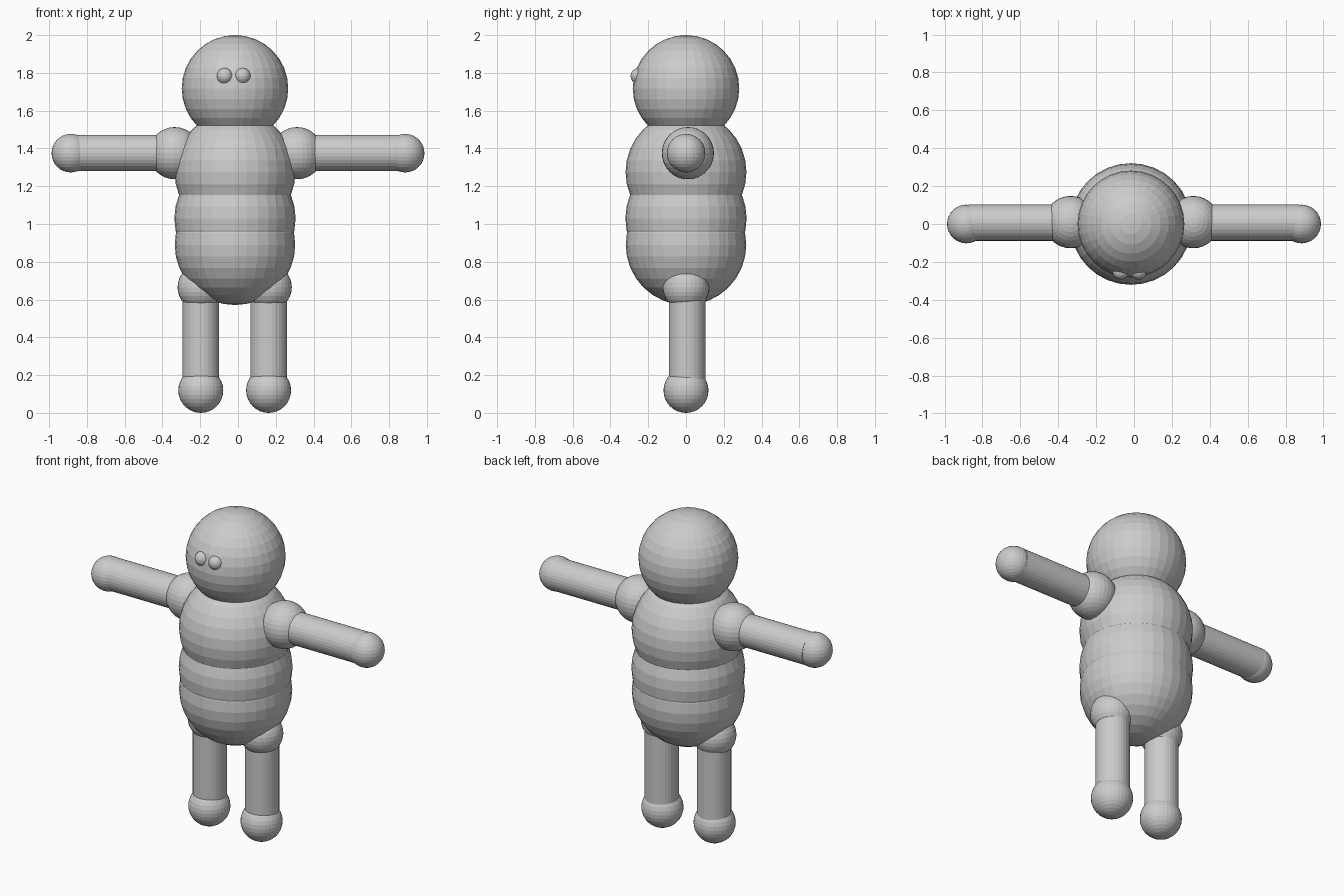
import bpy
from math import pi

if "Cube" in bpy.data.objects:
    bpy.data.objects.remove(bpy.data.objects["Cube"])


def ball(name, loc, r):
    bpy.ops.mesh.primitive_uv_sphere_add(segments=32, ring_count=16, radius=r, location=loc)
    bpy.context.object.name = name


def limb(name, loc, r, length, rot=(0, 0, 0)):
    bpy.ops.mesh.primitive_cylinder_add(vertices=32, radius=r, depth=length,
                                        location=loc, rotation=rot)
    bpy.context.object.name = name


CX = -0.016  # body axis

# Head and stacked torso
ball("head", (CX, 0, 1.718), 0.282)
ball("chest", (CX, 0, 1.275), 0.32)
ball("waist", (CX, 0, 1.03), 0.321)
ball("belly", (CX, 0, 0.89), 0.319)

# Eyes on the front of the head
for side, x in (("left", -0.07), ("right", 0.024)):
    ball(side + "_eye", (x, -0.25, 1.783), 0.043)

# Arms: shoulder, straight tube, hand
for side, s, shoulder_x in (("left", -1, 0.335), ("right", 1, 0.313)):
    ball(side + "_shoulder", (s * shoulder_x, 0.01, 1.375), 0.138)
    limb(side + "_arm", (s * 0.60, 0.007, 1.376), 0.096, 0.54, (0, pi / 2, 0))
    ball(side + "_hand", (s * 0.885, 0, 1.375), 0.102)

# Legs: hip, straight tube, foot
for side, x in (("left", -0.197), ("right", 0.162)):
    ball(side + "_hip", (x, 0, 0.665), 0.123)
    limb(side + "_leg", (x, 0.006, 0.39), 0.097, 0.52)
    ball(side + "_foot", (x, 0, 0.119), 0.119)
